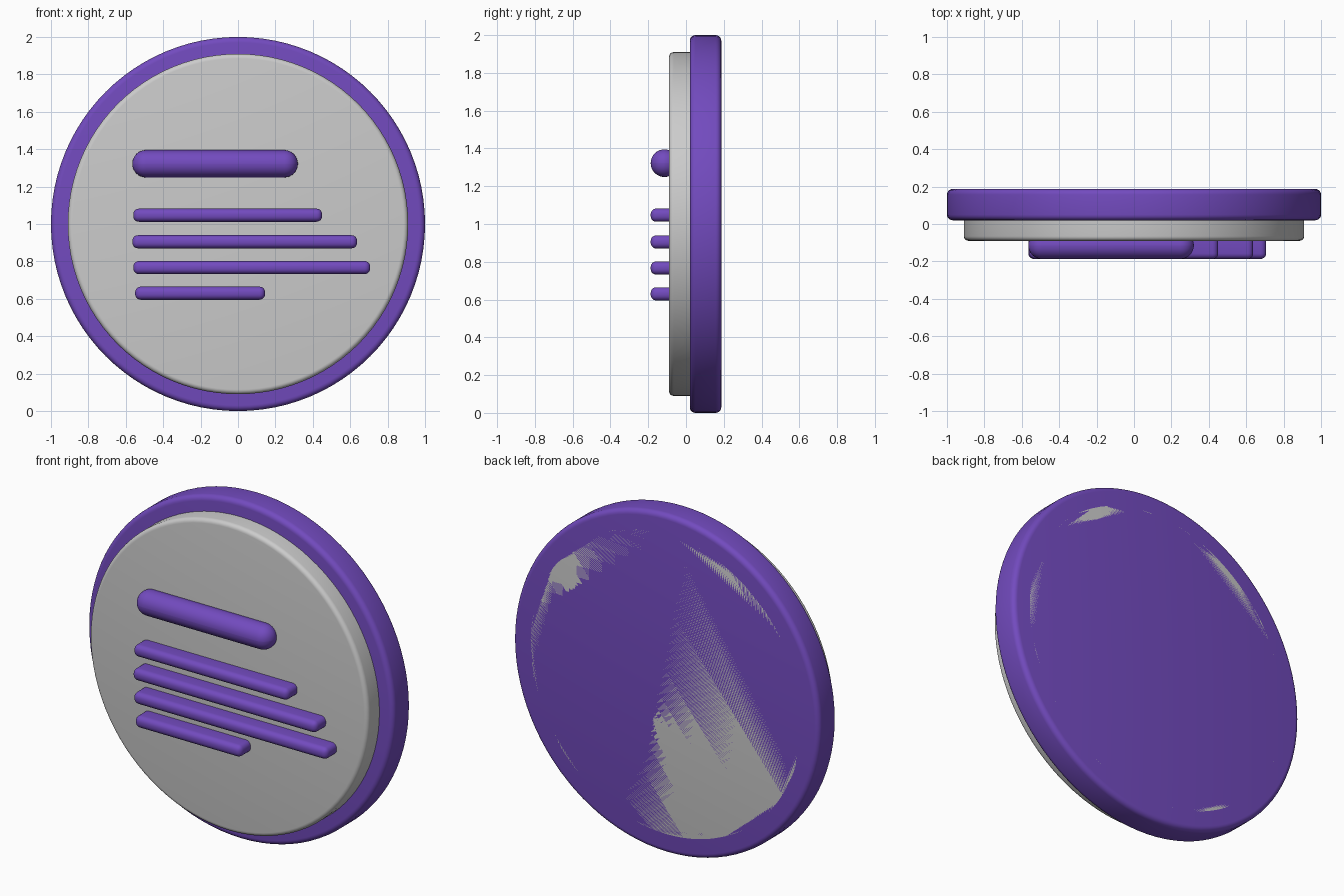
import bpy, math

if "Cube" in bpy.data.objects:
    bpy.data.objects.remove(bpy.data.objects["Cube"])

purple = bpy.data.materials.new("purple")
purple.diffuse_color = (0.17, 0.07, 0.52, 1)
purple.use_nodes = True
purple.node_tree.nodes["Principled BSDF"].inputs["Base Color"].default_value = purple.diffuse_color


def finish(obj, name, bevel, segments, mat=None):
    """Name, round the edges, smooth and colour a part."""
    obj.name = name
    bpy.ops.object.transform_apply(location=False, rotation=True, scale=True)
    mod = obj.modifiers.new("rounding", "BEVEL")
    mod.width = bevel
    mod.segments = segments
    mod.limit_method = "ANGLE"
    mod.angle_limit = math.radians(40)
    bpy.ops.object.modifier_apply(modifier=mod.name)
    bpy.ops.object.shade_smooth_by_angle(angle=math.radians(35))
    if mat:
        obj.data.materials.append(mat)


def disc(name, radius, y0, y1, bevel, mat=None):
    bpy.ops.mesh.primitive_cylinder_add(
        vertices=96, radius=radius, depth=y1 - y0,
        location=(0, (y0 + y1) / 2, 1), rotation=(math.pi / 2, 0, 0))
    finish(bpy.context.object, name, bevel, 5, mat)


def bar(name, x0, x1, z, height, y0, y1, bevel, segments):
    bpy.ops.mesh.primitive_cube_add(
        size=1, location=((x0 + x1) / 2, (y0 + y1) / 2, z))
    obj = bpy.context.object
    obj.scale = (x1 - x0, y1 - y0, height)
    finish(obj, name, bevel, segments, purple)


# Coloured backing disc, and the grey face disc running through it
disc("backing_disc", 1.0, 0.02, 0.187, 0.03, purple)
disc("face_disc", 0.91, -0.09, 0.187, 0.025)

# Thick heading bar with fully rounded ends
bar("heading_bar", -0.565, 0.32, 1.322, 0.146, -0.187, -0.041, 0.0725, 8)

# Thin bars below it
rows = [(-0.56, 0.45, 1.047), (-0.565, 0.637, 0.905),
        (-0.56, 0.707, 0.767), (-0.55, 0.145, 0.63)]
for i, (x0, x1, z) in enumerate(rows):
    bar(f"thin_bar_{i + 1}", x0, x1, z, 0.07, -0.187, -0.041, 0.03, 5)
